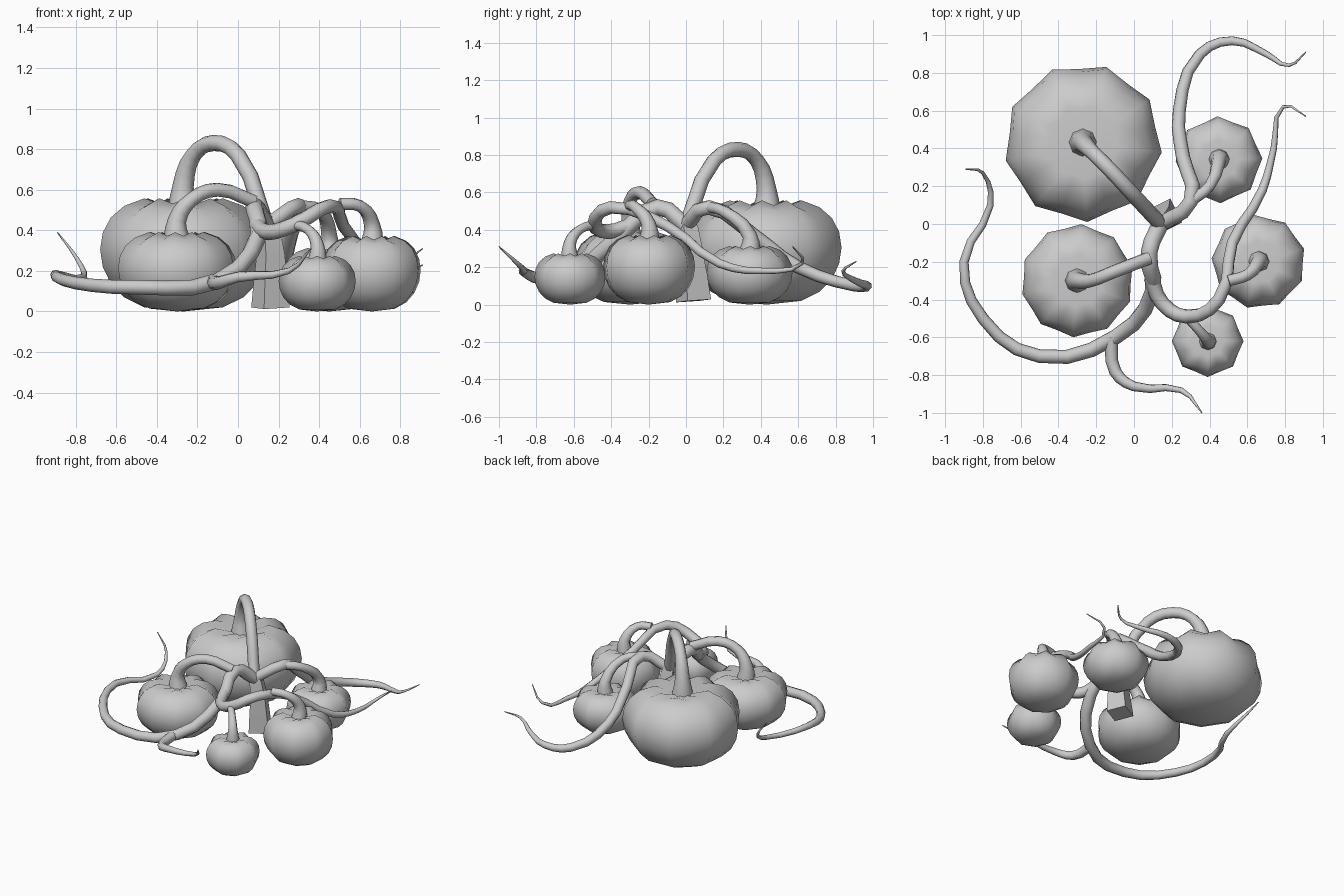
import bpy, bmesh
from math import sin, cos, pi, radians

if "Cube" in bpy.data.objects:
    bpy.data.objects.remove(bpy.data.objects["Cube"])

grey = bpy.data.materials.new("plain_grey")
grey.use_nodes = True
grey.diffuse_color = (.6, .6, .6, 1)
grey.node_tree.nodes["Principled BSDF"].inputs["Base Color"].default_value = grey.diffuse_color


def tube(name, points, radii, resolution=2):
    """Rounded vine through the points, with one radius for each point."""
    curve = bpy.data.curves.new(name, 'CURVE')
    curve.dimensions = '3D'
    curve.bevel_depth = 1
    curve.bevel_resolution = resolution
    curve.resolution_u = 3
    curve.use_fill_caps = True
    spline = curve.splines.new('BEZIER')
    spline.bezier_points.add(len(points) - 1)
    for knot, position, radius in zip(spline.bezier_points, points, radii):
        knot.co = position
        knot.radius = radius
    for knot in spline.bezier_points:
        knot.handle_left_type = knot.handle_right_type = 'AUTO'
    obj = bpy.data.objects.new(name, curve)
    bpy.context.collection.objects.link(obj)
    bpy.ops.object.select_all(action='DESELECT')
    obj.select_set(True)
    bpy.context.view_layer.objects.active = obj
    bpy.ops.object.convert(target='MESH')
    obj = bpy.context.object
    obj.data.materials.clear()
    obj.data.materials.append(grey)
    bpy.ops.object.shade_smooth_by_angle(angle=radians(65))


def vine(name, thickness, points):
    """Vine that narrows to a fine tip."""
    last = len(points) - 1
    radii = [max(thickness * (1 - (i / last) ** 2), .003) for i in range(last + 1)]
    tube(name, points, radii)


def pumpkin(name, x, y, radius, height, ribs, phase, thickness, arch):
    """Lobed body of alternating ribs and grooves, with a flared stem arching to the vines."""
    bm = bmesh.new()
    sides = ribs * 2
    rings = []
    for step in range(1, 10):
        around = pi * step / 10
        width = radius * sin(around) ** .65
        level = (.5 - cos(around) / 2) ** .9
        ring = []
        for i in range(sides):
            angle = radians(phase) + pi * i / ribs
            groove = i % 2 * level ** 3
            # Flat between ribs at the waist, deeper towards the top
            r = width * (1 - i % 2 * (1 - cos(pi / ribs))) * (1 - groove * .06)
            z = height * (level - groove * .05)
            ring.append(bm.verts.new((x + r * cos(angle), y + r * sin(angle), z)))
        rings.append(ring)
    for low, high in zip(rings, rings[1:]):
        for i in range(sides):
            bm.faces.new((low[i - 1], low[i], high[i], high[i - 1]))
    # Underside and sunken crown
    for ring, z in ((rings[0][::-1], 0), (rings[-1], height * .86)):
        centre = bm.verts.new((x, y, z))
        for i in range(sides):
            bm.faces.new((ring[i - 1], ring[i], centre))
    for face in bm.faces:
        face.smooth = True
    mesh = bpy.data.meshes.new(name)
    bm.to_mesh(mesh)
    bm.free()
    mesh.materials.append(grey)
    bpy.context.collection.objects.link(bpy.data.objects.new(name, mesh))

    path = [(x, y, height * .83), (x, y, height + .05)] + arch
    tube(name + "_stem", path, [thickness * 2, thickness * 1.3] + [thickness] * len(arch))


# Pumpkins with their stems
pumpkin("large_pumpkin", -.27, .43, .42, .57, 9, -7, .04,
        [(-.22, .38, .77), (-.12, .28, .83), (0, .15, .77), (.14, 0, .42)])
pumpkin("front_right_pumpkin", -.3, -.3, .3, .4, 10, 14, .035,
        [(-.23, -.3, .55), (-.1, -.25, .6), (.08, -.18, .54)])
pumpkin("left_pumpkin", .66, -.2, .25, .38, 9, 16, .03,
        [(.6, -.27, .52), (.5, -.3, .53)])
pumpkin("back_left_pumpkin", .45, .34, .23, .32, 8, 2, .03,
        [(.4, .2, .5), (.3, .12, .52)])
pumpkin("front_left_pumpkin", .39, -.62, .19, .28, 8, 0, .025,
        [(.35, -.57, .4), (.27, -.48, .43)])

# Square trunk
tube("trunk", [(.16, .04, .02), (.15, .01, .4), (.13, 0, .46)], [.1, .06, .04], resolution=0)

# Trailing vines
vine("right_vine", .045,
     [(.14, 0, .42), (.08, -.15, .52), (.1, -.35, .37), (-.1, -.6, .15), (-.5, -.7, .12),
      (-.8, -.5, .14), (-.9, -.2, .18), (-.76, .1, .17), (-.8, .27, .27), (-.89, .29, .39)])
vine("back_vine", .04,
     [(.14, 0, .42), (.3, .12, .52), (.26, .35, .38), (.24, .6, .2), (.35, .9, .1),
      (.52, .97, .1), (.7, .9, .13), (.82, .84, .18), (.91, .91, .23)])
vine("left_vine", .04,
     [(.09, -.28, .43), (.15, -.42, .39), (.28, -.49, .43), (.45, -.4, .52), (.52, -.1, .42),
      (.68, .18, .22), (.74, .4, .18), (.79, .62, .22), (.91, .57, .31)])
vine("front_tendril", .035,
     [(-.12, -.6, .15), (-.1, -.78, .14), (0, -.86, .17), (.25, -.88, .2), (.36, -1, .31)])
